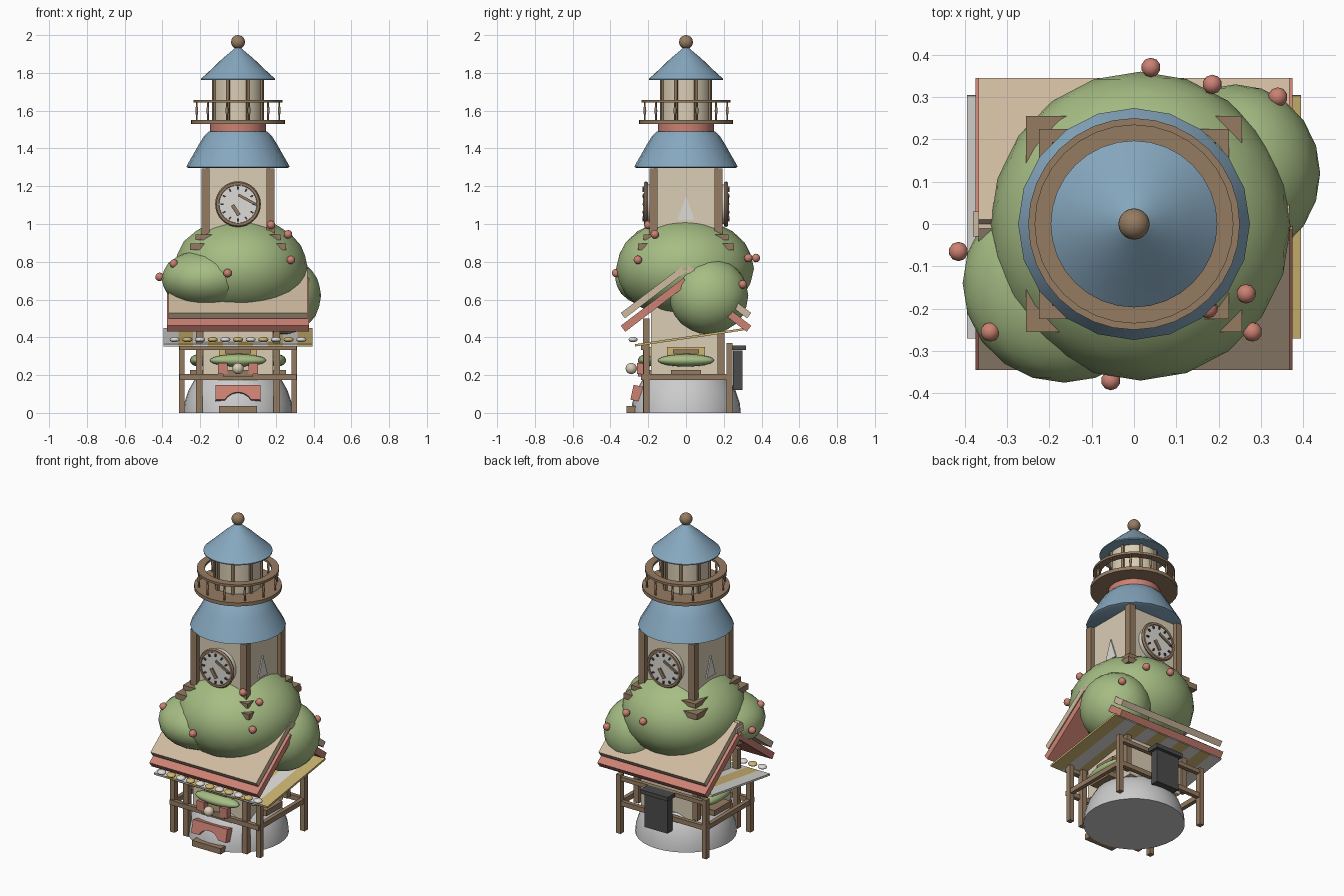
import bpy, bmesh
from math import sin, cos, pi, atan2

if "Cube" in bpy.data.objects:
    bpy.data.objects.remove(bpy.data.objects["Cube"])

def mat(name, *c):
    m = bpy.data.materials.new(name)
    m.diffuse_color = (*c, 1)
    m.use_nodes = True
    m.node_tree.nodes["Principled BSDF"].inputs["Base Color"].default_value = m.diffuse_color
    return m

BLUE = mat("blue_tile", .24, .39, .52)
BROWN = mat("wood", .30, .20, .12)
CREAM = mat("plaster", .70, .61, .46)
TAN = mat("tan_board", .62, .49, .35)
GREEN = mat("leaf", .38, .51, .23)
RED = mat("red_clay", .60, .22, .17)
YELLOW = mat("yellow", .62, .47, .17)
WHITE = mat("white", .72, .71, .68)
DARK = mat("charcoal", .07, .07, .07)

def finish(name, m, smooth=False):
    o = bpy.context.object
    o.name = name
    if m:
        o.data.materials.append(m)
    if smooth:
        bpy.ops.object.shade_smooth_by_angle()
    return o

def box(name, loc, size, m, rot=(0, 0, 0)):
    bpy.ops.mesh.primitive_cube_add(size=1, location=loc, rotation=rot)
    bpy.context.object.scale = size
    return finish(name, m)

def cyl(name, loc, r, h, m, n=24, rot=(0, 0, 0)):
    bpy.ops.mesh.primitive_cylinder_add(vertices=n, radius=r, depth=h, location=loc, rotation=rot)
    return finish(name, m, n > 8)

def ball(name, loc, scale, m, sub=3):
    bpy.ops.mesh.primitive_ico_sphere_add(subdivisions=sub, radius=1, location=loc)
    bpy.context.object.scale = scale
    o = finish(name, m)
    bpy.ops.object.shade_smooth()
    return o

def from_bmesh(name, bm, m, smooth=False):
    bmesh.ops.recalc_face_normals(bm, faces=bm.faces)
    me = bpy.data.meshes.new(name)
    bm.to_mesh(me)
    bm.free()
    o = bpy.data.objects.new(name, me)
    bpy.context.collection.objects.link(o)
    bpy.ops.object.select_all(action='DESELECT')
    bpy.context.view_layer.objects.active = o
    o.select_set(True)
    return finish(name, m, smooth)

def loft(name, profile, m, n=24, ring_shape=False):
    """Stack of (radius, z) rings, capped, or closed on itself as a ring."""
    bm = bmesh.new()
    rings = [[bm.verts.new((r * cos(2*pi*i/n), r * sin(2*pi*i/n), z)) for i in range(n)]
             for r, z in profile]
    pairs = list(zip(rings, rings[1:]))
    if ring_shape:
        pairs.append((rings[-1], rings[0]))
    for a, b in pairs:
        for i in range(n):
            bm.faces.new((a[i], a[(i+1) % n], b[(i+1) % n], b[i]))
    if not ring_shape:
        bm.faces.new(rings[0])
        bm.faces.new(rings[-1])
    return from_bmesh(name, bm, m, True)

def prism(name, pts, y0, y1, m):
    """Outline in x, z extruded along y."""
    bm = bmesh.new()
    f = bm.faces.new([bm.verts.new((x, y0, z)) for x, z in pts])
    e = bmesh.ops.extrude_face_region(bm, geom=[f])
    bmesh.ops.translate(bm, vec=(0, y1 - y0, 0),
                        verts=[v for v in e['geom'] if isinstance(v, bmesh.types.BMVert)])
    return from_bmesh(name, bm, m)

# stone base, entrance arch and step
loft("stone_base", [(.29, 0), (.285, .05), (.262, .12), (.225, .185), (.2, .205)], None, 32)
lean = -.22
arc = [(.08 * cos(a), .03 + .08 * sin(a)) for a in [pi * (.17 + .66 * i / 10) for i in range(11)]]
arch = prism("entrance_arch", [(-.12, .07), (-.12, .15), (.12, .15), (.12, .07)] + arc, -.01, .04, RED)
arch.location = (0, -.30, 0)
arch.rotation_euler.x = lean
box("front_step", (0, -.275, .018), (.2, .08, .036), BROWN)

# lower room with porch posts and rails
box("lower_room", (0, 0, .41), (.37, .37, .46), CREAM)
for x in (-.298, .298):
    for y in (-.21, .23):
        box("porch_post", (x, y, .185), (.03, .032, .37), BROWN)
    box("side_rail", (x, .01, .19), (.025, .44, .03), BROWN)
for x in (-.205, .205):
    box("wall_post", (x, -.21, .25), (.035, .035, .5), BROWN)
    box("back_wall_post", (x, .185, .35), (.035, .035, .3), BROWN)
for y in (-.225, .23):
    box("cross_rail", (0, y, .19), (.62, .025, .03), BROWN)
    box("top_rail", (0, y, .345), (.62, .025, .025), BROWN)

# windows with planters on the front and both sides
for a in (0, pi/2, -pi/2):
    def at(d, z):
        return (d * sin(a), -d * cos(a), z)
    box("window_pane", at(.187, .3), (.2, .02, .1), YELLOW, (0, 0, a))
    box("window_head", at(.2, .325), (.14, .035, .022), BROWN, (0, 0, a))
    box("planter_box", at(.22, .21), (.16, .07, .035), BROWN, (0, 0, a))
    h = ball("hedge", at(.205, .278), (.15, .05, .033), GREEN)
    h.rotation_euler.z = a
for x in (-.08, .08):
    box("counter_panel", (x, -.24, .235), (.05, .04, .06), RED)
ball("porch_lamp", (0, -.29, .235), (.03, .03, .03), CREAM)
box("back_bin", (0, .275, .225), (.16, .05, .21), DARK)
box("back_bin_lid", (0, .28, .345), (.19, .075, .025), DARK)

# striped awning with trimming beads
tilt = atan2(.085, .575)
N = 10
W = .79 / N
for i in range(N):
    box("awning_stripe", (-.395 + W * (i + .5), .017, .40), (W, .58, .012),
        YELLOW if i % 2 else WHITE, (tilt, 0, 0))
for i in range(11):
    ball("awning_bead", (-.335 + .067 * i, -.28, .388), (.028, .025, .014),
         YELLOW if i % 2 else WHITE, 2)

# double layered gable roof
for s in (-1, 1):
    box("roof_under", (0, s * .167, .572), (.75, .418, .04), RED, (-s * .65, 0, 0))
    box("roof_over", (0, s * .167, .642), (.735, .42, .036), TAN, (-s * .65, 0, 0))
box("ridge_cap", (-.01, 0, .74), (.74, .06, .03), TAN)

# leafy crown, stepped cornice corners poke through it
ball("crown_main", (.015, -.005, .765), (.355, .365, .272), GREEN)
ball("crown_front", (-.165, -.14, .71), (.24, .235, .158), GREEN)
ball("crown_back", (.24, .12, .62), (.2, .21, .205), GREEN)
box("cornice_low", (0, 0, .88), (.51, .51, .035), BROWN)
box("cornice_high", (0, 0, .93), (.45, .45, .028), BROWN)
for p in [(.04, .37, .82), (.185, .33, .82), (.34, .3, .68), (-.415, -.065, .72),
          (-.34, -.255, .79), (-.055, -.37, .74), (.265, -.165, .945),
          (.28, -.255, .81), (.175, -.2, .995)]:
    ball("berry", p, (.023,) * 3, RED, 2)

# clock tower shaft
box("tower_wall", (0, 0, .97), (.335, .335, .66), CREAM)
for x in (-.173, .173):
    for y in (-.173, .173):
        box("tower_post", (x, y, .965), (.042, .042, .66), BROWN)
for s in (-1, 1):
    # side gable pane
    t = prism("side_pane", [(-.045, 1.02), (.045, 1.02), (0, 1.15)], -.005, .005, WHITE)
    t.location.x = s * .17
    t.rotation_euler.z = pi / 2
    # clock on the front and back
    q = (pi / 2, 0, 0)
    cyl("clock_backing", (0, s * .19, 1.105), .105, .06, WHITE, 32, q)
    bpy.ops.mesh.primitive_torus_add(major_segments=32, minor_segments=6, major_radius=.108,
                                     minor_radius=.013, location=(0, s * .212, 1.105), rotation=q)
    finish("clock_rim", BROWN, True)
    for i in range(12):
        a = i * pi / 6
        box("clock_tick", (.085 * sin(a), s * .222, 1.105 + .085 * cos(a)),
            (.008, .016, .016), DARK, (0, a, 0))
    box("minute_hand", (-s * .05, s * .222, 1.128), (.11, .012, .014), BROWN, (0, -s * .5, 0))
    box("hour_hand", (s * .012, s * .222, 1.073), (.065, .012, .02), BROWN, (0, -s * 1.0, 0))

# bell shaped skirt roof and collar
loft("skirt_roof", [(.26, 1.296), (.274, 1.302), (.262, 1.325), (.236, 1.37), (.205, 1.425),
                    (.18, 1.465), (.155, 1.49)], BLUE, 20)
cyl("collar", (0, 0, 1.505), .148, .06, RED)

# balcony with railing
cyl("balcony_floor", (0, 0, 1.54), .25, .022, BROWN, 32)
loft("balcony_handrail", [(.19, 1.643), (.235, 1.643), (.235, 1.657), (.19, 1.657)], BROWN, 32, True)
for i in range(12):
    a = 2 * pi * (i + .5) / 12
    x, y = .226 * cos(a), .226 * sin(a)
    cyl("baluster", (x, y, 1.596), .005, .1, BROWN, 8)
    ball("baluster_bulge", (x, y, 1.6), (.008, .008, .028), BROWN, 2)

# lantern room, cap and finial
cyl("lantern_room", (0, 0, 1.66), .133, .22, CREAM)
for i in range(8):
    a = 2 * pi * (i + .5) / 8
    box("lantern_post", (.136 * cos(a), .136 * sin(a), 1.66), (.018, .018, .22), BROWN, (0, 0, a))
loft("cap_roof", [(.197, 1.762), (.197, 1.768), (.14, 1.82), (.085, 1.873),
                  (.035, 1.915), (.012, 1.935)], BLUE, 32)
ball("finial", (0, 0, 1.963), (.037,) * 3, BROWN)
